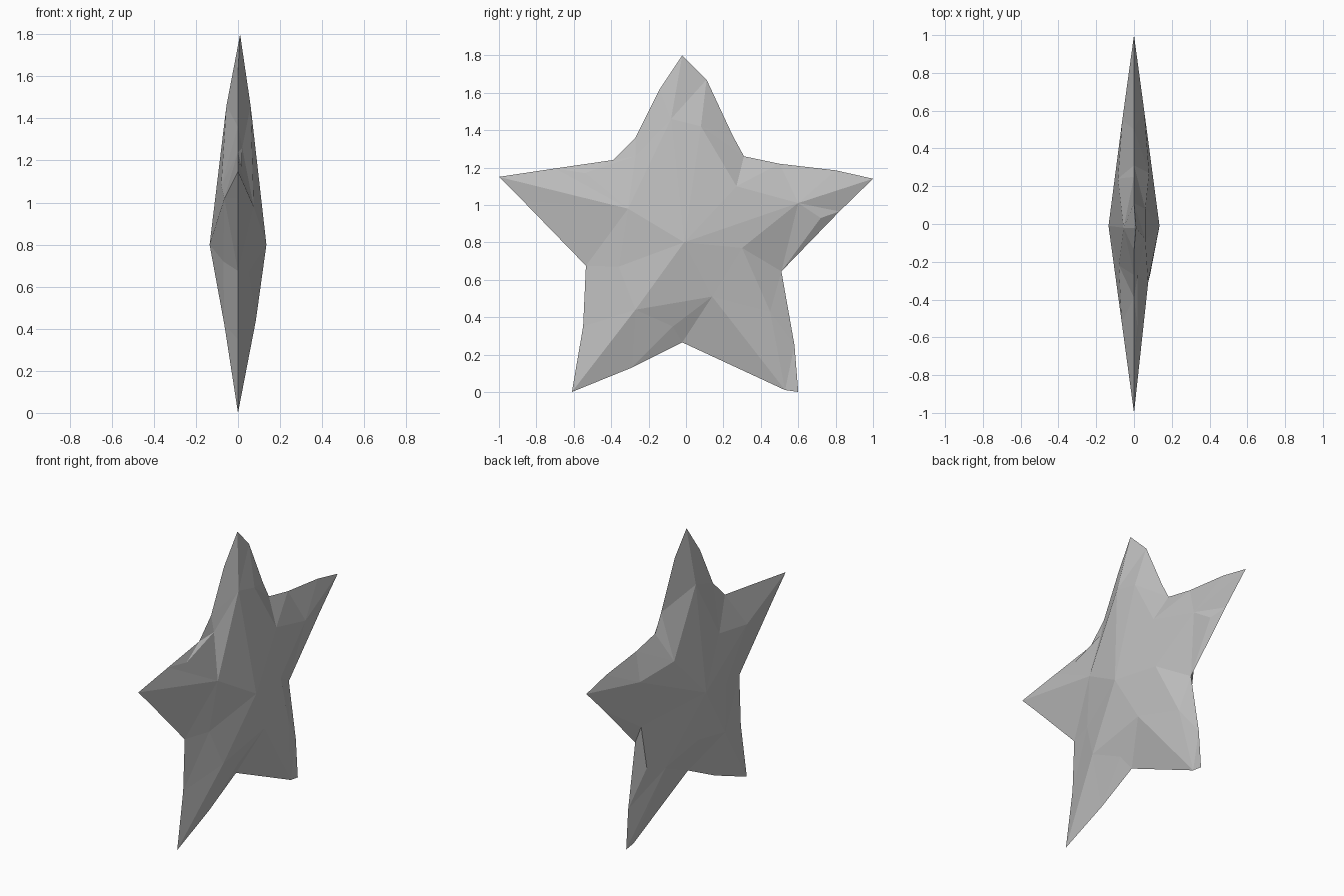
import bpy, bmesh
from mathutils import Vector
from mathutils.geometry import delaunay_2d_cdt

if "Cube" in bpy.data.objects:
    bpy.data.objects.remove(bpy.data.objects["Cube"])

# Star outline as (y, z), running around from the top point
OUTLINE = [(-.02, 1.8), (.11, 1.67), (.25, 1.37), (.31, 1.26), (.5, 1.22), (.8, 1.185),
           (1, 1.14), (.82, .965), (.51, .645), (.58, .25), (.6, 0), (.53, .01),
           (-.02, .265), (-.29, .13), (-.61, 0), (-.55, .35), (-.535, .675), (-.87, 1.02),
           (-1, 1.15), (-.7, 1.195), (-.39, 1.24), (-.27, 1.36), (-.14, 1.62)]

# Inner ridge and valley points as (depth, y, z); the first is the raised centre
RIGHT = [(.135, -.01, .8), (.06, -.08, 1.46), (.06, .08, 1.42), (.054, .6, 1.01),
         (.08, .27, 1.1), (.09, .3, .77), (.087, .14, .51), (.085, -.27, .44),
         (.045, -.07, .35), (.05, -.36, .67), (.075, -.31, .98), (.02, -.27, 1.26),
         (.018, -.54, 1.17), (.03, .72, .93), (.04, .45, .43)]
LEFT = [(.135, -.01, .8), (.055, -.02, 1.46), (.062, .55, 1.06), (.085, .24, 1.08),
        (.035, .5, .75), (.04, .45, .47), (.065, .3, .42), (.075, -.02, .48),
        (.065, -.3, .42), (.07, -.3, .72), (.065, -.52, 1.02), (.08, -.22, 1.08)]

# Creases, by index into the lists above; "o" marks an outline point
RIGHT_CREASES = [(0, 1), (1, "o0"), (0, 4), (4, "o3"), (0, 3), (3, "o6"), (0, 5), (5, "o8"),
                 (0, 6), (6, "o11"), (0, 7), (7, "o14"), (6, 7), (6, 8), (7, 8), (8, "o12"),
                 (0, 9), (9, "o16"), (0, 10), (10, "o18"), (10, 1), (10, 11), (11, 1), (11, 12)]
LEFT_CREASES = [(0, 1), (1, "o0"), (0, 2), (2, "o6"), (0, 3), (3, "o3"), (4, 5), (0, 6),
                (6, "o10"), (0, 7), (7, "o12"), (0, 8), (8, "o14"), (0, 9), (9, "o16"),
                (0, 10), (10, "o18"), (0, 11), (11, "o20")]

bm = bmesh.new()
n = len(OUTLINE)
rim = [bm.verts.new((.01 if i == 0 else 0, y, z)) for i, (y, z) in enumerate(OUTLINE)]


def star_side(points, creases, sign):
    """Fill one faceted side of the star, sharing the rim."""
    verts = rim + [bm.verts.new((sign * d, y, z)) for d, y, z in points]
    flat = [Vector((v.co.y, v.co.z)) for v in verts]
    index = lambda k: int(k[1:]) if isinstance(k, str) else n + k
    edges = [(i, (i + 1) % n) for i in range(n)]
    edges += [(index(a), index(b)) for a, b in creases]
    out = delaunay_2d_cdt(flat, edges, [], 1, 1e-5)
    mapped = []
    for co, orig in zip(out[0], out[3]):
        if orig:
            mapped.append(verts[orig[0]])
        else:
            mapped.append(bm.verts.new((sign * .04, co.x, co.y)))
    for f in out[2]:
        bm.faces.new([mapped[i] for i in f])


star_side(RIGHT, RIGHT_CREASES, 1)
star_side(LEFT, LEFT_CREASES, -1)
bmesh.ops.recalc_face_normals(bm, faces=bm.faces)

# Star object, flat shaded in one grey
mesh = bpy.data.meshes.new("star")
bm.to_mesh(mesh)
bm.free()
star = bpy.data.objects.new("star", mesh)
bpy.context.collection.objects.link(star)
grey = bpy.data.materials.new("light_grey")
grey.diffuse_color = (.52, .52, .52, 1)
grey.use_nodes = True
grey.node_tree.nodes["Principled BSDF"].inputs["Base Color"].default_value = grey.diffuse_color
mesh.materials.append(grey)
